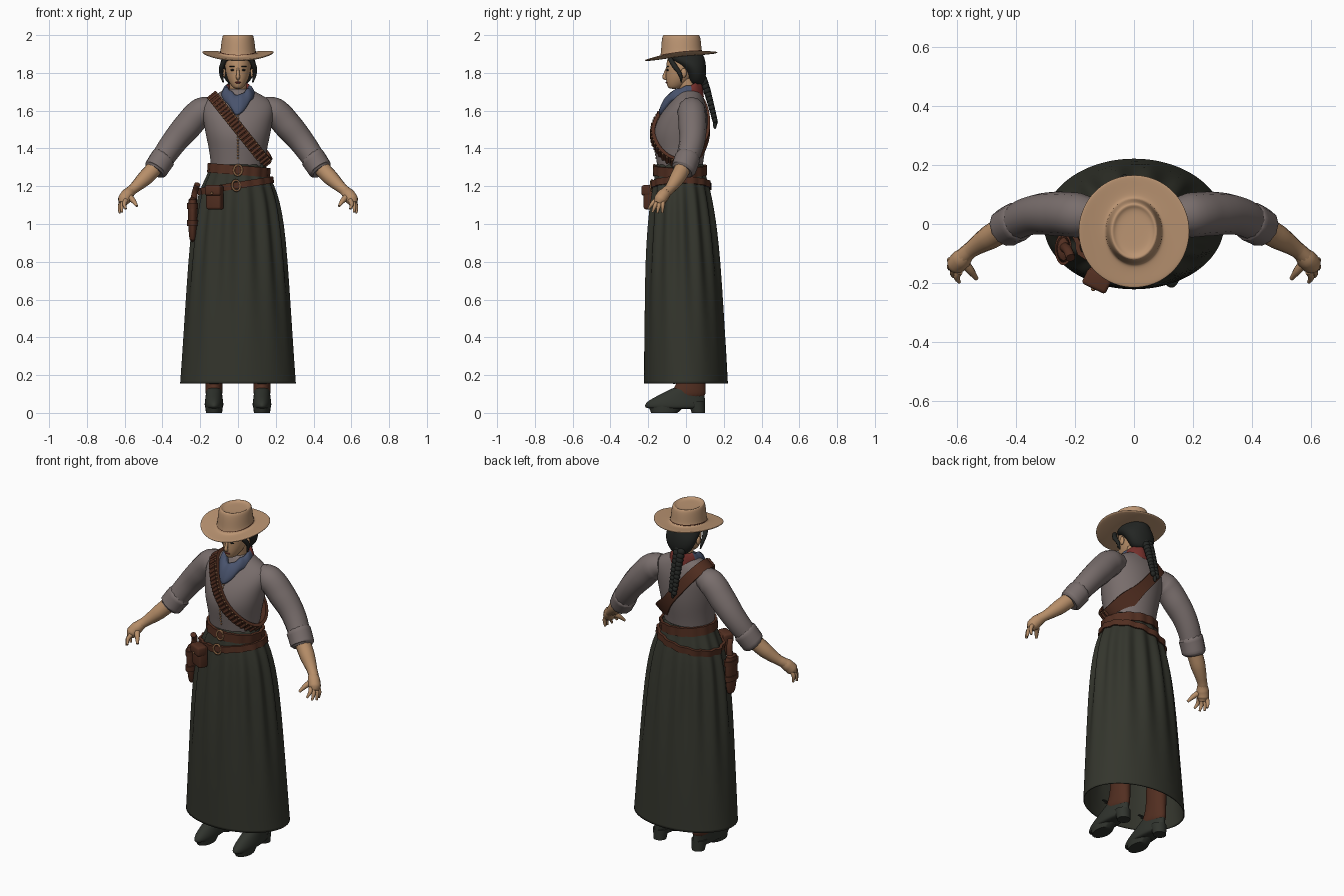
import bpy, bmesh, math
from mathutils import Vector, Matrix
from mathutils.bvhtree import BVHTree

cube = bpy.data.objects.get("Cube")
if cube:
    bpy.data.objects.remove(cube, do_unlink=True)


def material(name, r, g, b):
    m = bpy.data.materials.new(name)
    m.use_nodes = True
    m.diffuse_color = (r, g, b, 1)
    bsdf = m.node_tree.nodes["Principled BSDF"]
    bsdf.inputs["Base Color"].default_value = (r, g, b, 1)
    bsdf.inputs["Roughness"].default_value = 0.8
    return m


HAT = material("tan felt", .50, .30, .17)
SKIN = material("skin", .47, .27, .14)
SHIRT = material("mauve grey cotton", .19, .155, .15)
SKIRT = material("dark olive wool", .034, .036, .026)
LEATHER = material("brown leather", .085, .028, .015)
BLUE = material("dusty blue cloth", .065, .085, .15)
RED = material("brick red cloth", .18, .03, .025)
HAIR = material("black hair", .017, .019, .017)
BOOT = material("dark boot leather", .030, .034, .027)
BRASS = material("dull brass", .22, .11, .05)


def add(name, bm, *mats, subsurf=0, angle=50):
    bmesh.ops.recalc_face_normals(bm, faces=bm.faces)
    me = bpy.data.meshes.new(name)
    bm.to_mesh(me)
    bm.free()
    ob = bpy.data.objects.new(name, me)
    bpy.context.collection.objects.link(ob)
    for m in mats:
        me.materials.append(m)
    me.shade_smooth()
    me.set_sharp_from_angle(angle=math.radians(angle))
    if subsurf:
        mod = ob.modifiers.new("smooth", "SUBSURF")
        mod.levels = mod.render_levels = subsurf
    return ob


def skin_rings(bm, rings, closed=False, caps=True):
    vs = [[bm.verts.new(p) for p in ring] for ring in rings]
    n = len(vs[0])
    for a, b in zip(vs, vs[1:] + vs[:1] if closed else vs[1:]):
        for i in range(n):
            j = (i + 1) % n
            bm.faces.new((a[i], a[j], b[j], b[i]))
    if caps and not closed:
        bm.faces.new(vs[0])
        bm.faces.new(vs[-1])


def loft(name, rows, *mats, cx=0, n=24, subsurf=2, caps=True, shape=None, angle=50):
    """Stack of oval rings, each row being z, half width, front y, back y."""
    bm = bmesh.new()
    rings = []
    for z, rx, yf, yb in rows:
        ring = []
        for i in range(n):
            a = math.tau * i / n
            p = Vector((cx + rx * math.cos(a), (yf + yb) / 2 + (yb - yf) / 2 * math.sin(a), z))
            ring.append(shape(p, a) if shape else p)
        rings.append(ring)
    skin_rings(bm, rings, caps=caps)
    return add(name, bm, *mats, subsurf=subsurf, angle=angle)


def tube(name, pts, mat):
    """Round limb through points of x, y, z, radius."""
    cu = bpy.data.curves.new(name, "CURVE")
    cu.dimensions = "3D"
    cu.bevel_depth, cu.bevel_resolution, cu.resolution_u = 1, 4, 6
    cu.use_fill_caps = True
    sp = cu.splines.new("BEZIER")
    sp.bezier_points.add(len(pts) - 1)
    for bp, (x, y, z, r) in zip(sp.bezier_points, pts):
        bp.co, bp.radius = (x, y, z), r
        bp.handle_left_type = bp.handle_right_type = "AUTO"
    tmp = bpy.data.objects.new(name, cu)
    bpy.context.collection.objects.link(tmp)
    dg = bpy.context.evaluated_depsgraph_get()
    me = bpy.data.meshes.new_from_object(tmp.evaluated_get(dg))
    bm = bmesh.new()
    bm.from_mesh(me)
    bpy.data.objects.remove(tmp)
    return add(name, bm, mat)


def blobs(name, items, mat):
    """Group of stretched balls, each a place and a size."""
    bm = bmesh.new()
    for loc, size in items:
        m = Matrix.Translation(loc) @ Matrix.Diagonal((*size, 1))
        bmesh.ops.create_uvsphere(bm, u_segments=12, v_segments=8, radius=1, matrix=m)
    return add(name, bm, mat)


def box(name, loc, size, mat, turn=0, bevel=.012):
    bm = bmesh.new()
    m = Matrix.Translation(loc) @ Matrix.Rotation(turn, 4, "Z") @ Matrix.Diagonal((*size, 1))
    bmesh.ops.create_cube(bm, size=1, matrix=m)
    bmesh.ops.bevel(bm, geom=bm.edges, offset=bevel, segments=3, affect="EDGES", profile=.5)
    return add(name, bm, mat)


def wrap(body, centre, u, v, n=72):
    """Points and outward directions where a tilted plane cuts a body."""
    bvh = BVHTree.FromObject(body, bpy.context.evaluated_depsgraph_get())
    out = []
    for i in range(n):
        a = math.tau * i / n
        d = (Vector(u).normalized() * math.cos(a) + Vector(v).normalized() * math.sin(a)).normalized()
        hit = bvh.ray_cast(Vector(centre) + d, -d)[0]
        if hit:
            out.append((hit, d))
    return out


def strap(name, loop, width, thick=.012):
    bm = bmesh.new()
    rings, frames = [], []
    for i, (p, d) in enumerate(loop):
        t = (loop[(i + 1) % len(loop)][0] - loop[i - 1][0]).normalized()
        w = t.cross(d).normalized()
        out = w.cross(t).normalized()
        h = w * width(i / len(loop)) / 2
        lo, hi = p - out * .004, p + out * thick
        rings.append([lo - h, lo + h, hi + h, hi - h])
        frames.append((hi, w, out))
    skin_rings(bm, rings, closed=True)
    add(name, bm, LEATHER, angle=40)
    return frames


# Skirt with soft pleats, and the blouse body
def pleat(p, a):
    k = .012 * math.exp(-((p.z - .95) / .3) ** 2) * math.cos(14 * a)
    return p + Vector((math.cos(a), math.sin(a), 0)) * k


skirt = loft("skirt", [(.155, .307, -.222, .222), (.17, .305, -.222, .221), (.5, .282, -.222, .205),
                       (.8, .256, -.213, .18), (1, .235, -.198, .157), (1.12, .214, -.186, .138),
                       (1.2, .190, -.174, .122), (1.27, .155, -.162, .10), (1.315, .142, -.155, .094)],
             SKIRT, n=84, subsurf=1, caps=False, shape=pleat)
hem = skirt.modifiers.new("cloth", "SOLIDIFY")
hem.thickness = .006
torso = loft("blouse", [(1.24, .14, -.145, .085), (1.32, .145, -.155, .09), (1.4, .155, -.168, .105),
                        (1.47, .172, -.178, .115), (1.55, .185, -.155, .117), (1.61, .197, -.115, .112),
                        (1.655, .18, -.078, .098), (1.69, .11, -.055, .085), (1.72, .06, -.045, .065)], SHIRT)
front = wrap(torso, (0, 0, 1.46), (0, -1, 0), (0, 0, 1))
blobs("blouse_buttons", [(p, (.006, .004, .006)) for p, d in front
                         if d.y < 0 and 1.33 < p.z < 1.58], BRASS)

# Arms, rolled cuffs and hands
for s, side in ((1, "left"), (-1, "right")):
    def limb(part, pts, mat):
        tube(side + part, [(x * s, y, z, r) for x, y, z, r in pts], mat)
    limb("_sleeve", [(.13, .025, 1.615, .06), (.19, .03, 1.595, .076), (.27, .035, 1.515, .075),
                     (.345, .03, 1.425, .067), (.43, -.01, 1.3, .058)], SHIRT)
    limb("_cuff", [(.385, .012, 1.362, .058), (.395, .008, 1.35, .068), (.435, -.013, 1.29, .066),
                   (.442, -.018, 1.28, .054)], SHIRT)
    limb("_forearm", [(.41, .0, 1.33, .046), (.49, -.045, 1.245, .042), (.555, -.088, 1.185, .028),
                      (.58, -.11, 1.165, .028)], SKIN)
    limb("_palm", [(.56, -.092, 1.18, .024), (.585, -.118, 1.155, .034), (.603, -.137, 1.128, .034),
                   (.61, -.148, 1.108, .022)], SKIN)
    tips = [(.622, -.125, 1.06), (.627, -.152, 1.058), (.614, -.178, 1.062), (.594, -.198, 1.08)]
    for k, (x, y, z) in enumerate(tips):
        base = Vector((.612 - .006 * k, -.122 - .013 * k, 1.125))
        tip = Vector((x, y, z))
        mid = base.lerp(tip, .5) + Vector((.008, 0, .004))
        limb("_finger", [(*base, .013), (*mid, .011), (*tip, .006)], SKIN)
    limb("_thumb", [(.582, -.125, 1.15, .018), (.556, -.158, 1.125, .014), (.535, -.186, 1.095, .007)], SKIN)

    # Legs and heeled boots
    cx = .127 * s
    loft(side + "_boot", [(.02, .042, -.205, .085), (.032, .05, -.222, .1), (.055, .05, -.215, .103),
                          (.085, .045, -.165, .1), (.115, .042, -.1, .1), (.14, .04, -.06, .098)],
         BOOT, cx=cx)
    loft(side + "_sole", [(0, .043, -.185, -.045), (.04, .046, -.2, .0)], BOOT, cx=cx, subsurf=0)
    loft(side + "_heel", [(0, .036, .03, .1), (.06, .042, .01, .1)], BOOT, cx=cx, subsurf=0)
    loft(side + "_boot_shaft", [(.07, .043, -.09, .104), (.12, .046, -.075, .106), (.17, .044, -.04, .104),
                                (.24, .046, -.03, .104), (.36, .054, -.03, .11)], LEATHER, cx=cx)
    loft(side + "_leg", [(.3, .045, -.02, .1), (.5, .055, -.04, .1), (.9, .07, -.08, .08)], SKIN, cx=cx * .9)
    for z in (.10, .125, .15, .175):
        box(side + "_boot_lace", (cx, -.062 + (.15 - z) * .9, z + .006), (.05, .014, .007), BOOT, bevel=.002)

# Belts and buckles
ang = wrap(skirt, (0, -.03, 1.285), (-1, 0, .08), (0, -1, 0))
waist = strap("waist_belt", ang, lambda f: .05)
low = strap("holster_belt", wrap(skirt, (0, -.03, 1.205), (-1, 0, -.16), (0, -1, 0)), lambda f: .036)
for (p, w, out), name in ((waist[18], "waist_buckle"), (low[17], "holster_buckle")):
    bm = bmesh.new()
    side = w.cross(out)
    rings = []
    for i in range(20):
        a = math.tau * i / 20
        r = side * math.cos(a) * .022 + w * math.sin(a) * .028
        c, e = p + r, r.normalized()
        rings.append([c + (e * math.cos(b) + out * math.sin(b)) * .006
                      for b in (math.tau * k / 8 for k in range(8))])
    skin_rings(bm, rings, closed=True)
    add(name, bm, BRASS)

# Cartridge sash from the right shoulder to the left hip
loop = wrap(torso, (.008, -.01, 1.5), (-.14, 0, .175), (0, -1, 0), 96)
sash = strap("cartridge_sash", loop, lambda f: .06 + .035 * math.exp(-((f - .56) / .08) ** 2), .014)
rounds, tips = [], []
bm = bmesh.new()
for p, w, out in sash[2:47:2]:
    turn = w.to_track_quat("Z", "Y").to_matrix().to_4x4()
    bmesh.ops.create_cone(bm, cap_ends=True, segments=10, radius1=.009, radius2=.009, depth=.044,
                          matrix=Matrix.Translation(p) @ turn)
    tips += [(p + w * .024 * k, (.006, .006, .006)) for k in (-1, 1)]
add("cartridge_loops", bm, LEATHER)
blobs("cartridge_tips", tips, BRASS)

# Pouch and holster on the right hip
box("hip_pouch", (-.122, -.185, 1.14), (.085, .055, .125), LEATHER, -.45)
box("pouch_flap", (-.126, -.194, 1.178), (.09, .058, .055), LEATHER, -.45)
blobs("pouch_stud", [((-.139, -.222, 1.162), (.007, .006, .007))], BRASS)
loft("holster", [(.9, .018, -.11, -.05), (.97, .022, -.125, -.045), (1.06, .026, -.135, -.035),
                 (1.15, .026, -.135, -.035)], LEATHER, cx=-.24, subsurf=1)
for z in (.99, 1.08):
    loft("holster_band", [(z, .029, -.138, -.032), (z + .03, .029, -.14, -.03)], LEATHER, cx=-.24, subsurf=0)
tube("holster_grip", [(-.235, -.08, 1.13, .018), (-.225, -.09, 1.18, .016), (-.215, -.115, 1.21, .016)], LEATHER)

# Neck, head and face
tube("neck", [(0, .025, 1.66, .052), (0, .01, 1.72, .046), (0, .0, 1.78, .046)], SKIN)
loft("head", [(1.715, .018, -.088, -.04), (1.728, .034, -.1, -.01), (1.765, .056, -.107, .04),
              (1.81, .068, -.106, .07), (1.85, .07, -.106, .08), (1.91, .06, -.09, .07)], SKIN)
tube("nose", [(0, -.1, 1.825, .006), (0, -.112, 1.79, .009), (0, -.114, 1.777, .011),
              (0, -.1, 1.766, .007)], SKIN)
blobs("eyes", [((s * .028, -.097, 1.815), (.012, .006, .005)) for s in (1, -1)], HAIR)
blobs("eyebrows", [((s * .03, -.097, 1.834), (.017, .007, .0035)) for s in (1, -1)], HAIR)
blobs("lips", [((0, -.101, 1.749), (.018, .007, .005))], RED)
blobs("ears", [((s * .075, -.012, 1.8), (.01, .016, .025)) for s in (1, -1)], SKIN)

# Hair, side locks and braid
loft("hair", [(1.735, .04, .03, .085), (1.76, .068, .012, .1), (1.8, .09, .0, .108),
              (1.845, .098, -.045, .106), (1.875, .088, -.108, .1), (1.91, .07, -.095, .09)], HAIR)
for s in (1, -1):
    tube("side_lock", [(s * .065, -.085, 1.875, .012), (s * .085, -.06, 1.835, .014),
                       (s * .088, -.03, 1.79, .01), (s * .078, -.025, 1.75, .004)], HAIR)
strands = []
for i in range(22):
    f = i / 21
    r = .024 - .009 * f
    y = .085 + .07 * f ** .8
    strands.append(((-.02 + .012 * (-1) ** i, y, 1.775 - .235 * f), (r, r * .9, r * 1.05)))
strands.append(((-.02, .153, 1.525), (.01, .01, .022)))
blobs("braid", strands, HAIR)


# Neckerchief, pointed in front and red behind
def drape(p, a):
    low = max(0, min(1, (1.76 - p.z) / .1))
    nose = max(0, -math.sin(a)) ** 5
    p.z += .03 * math.sin(a) * (1 - low) - .085 * nose * low
    p.y -= .035 * nose * low
    p.z += .005 * math.cos(9 * a)
    return p


scarf = loft("neckerchief", [(1.715, .05, -.05, .06), (1.735, .062, -.075, .072), (1.72, .078, -.098, .085),
                             (1.695, .09, -.112, .092), (1.66, .095, -.118, .098), (1.655, .075, -.09, .08)],
             BLUE, RED, n=32, caps=False, shape=drape)
for f in scarf.data.polygons:
    f.material_index = int(f.center.y > .02)


# Wide brimmed hat, curled at the sides
def curl(p, a):
    if p.z < 1.93:
        p.z += .11 * (p.y + .025) + .022 * (p.x / .19) ** 2
    return p


def oval(z, rx, ry):
    return (z, rx, -.025 - ry, -.025 + ry)


loft("hat", [oval(1.884, .07, .09), oval(1.882, .1, .115), oval(1.882, .15, .155), oval(1.882, .187, .19),
             oval(1.889, .19, .193), oval(1.892, .185, .188), oval(1.892, .15, .155), oval(1.893, .102, .12),
             oval(1.9, .094, .109), oval(1.945, .09, .106), oval(1.985, .085, .102), oval(2.001, .079, .096),
             oval(2.0, .07, .086), oval(1.991, .062, .077), oval(1.99, .03, .04)], HAT, n=40, shape=curl)
loft("hat_band", [oval(1.9, .096, .111), oval(1.908, .0955, .111)], LEATHER, n=48, subsurf=0,
     caps=False, shape=curl)
